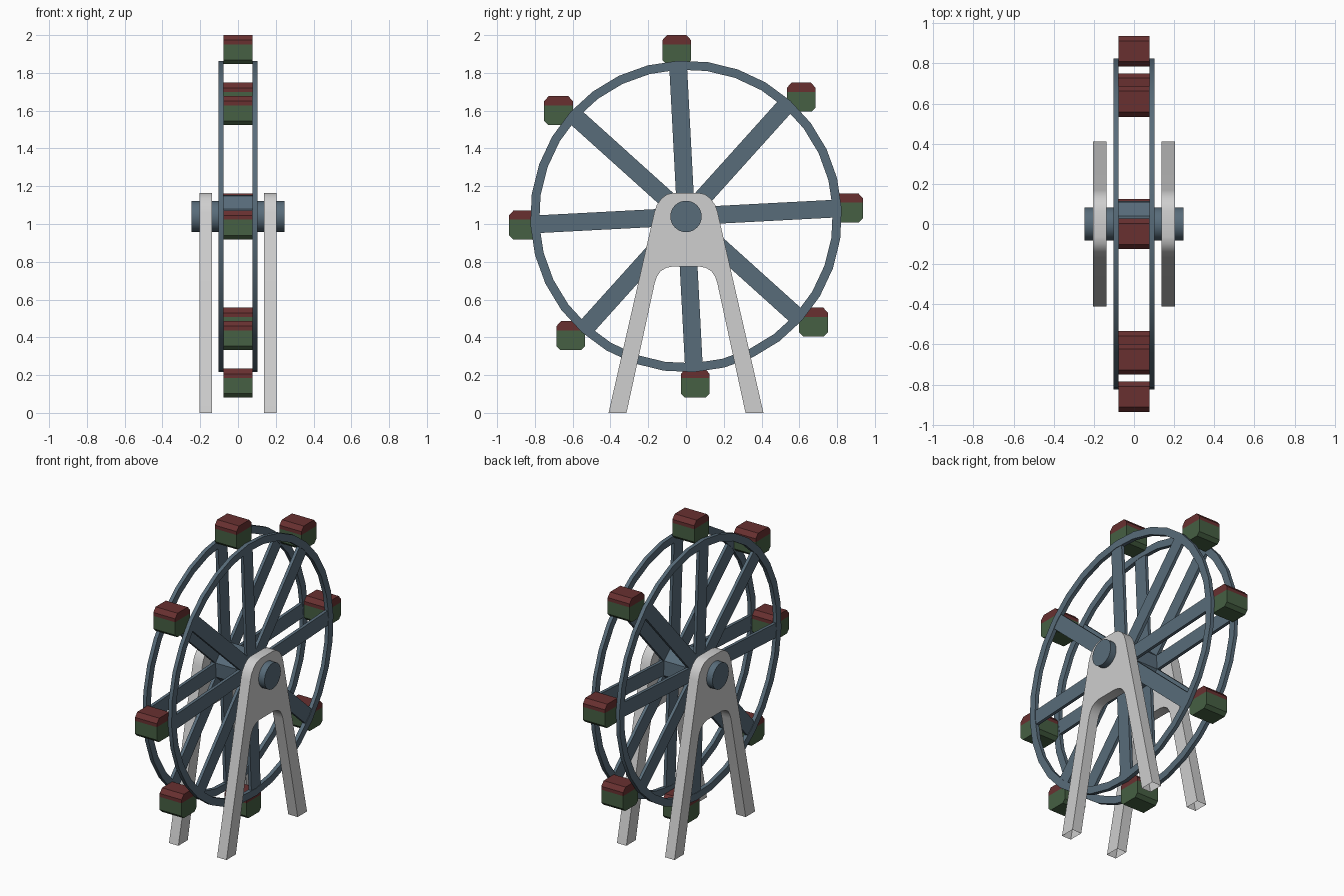
import bpy, bmesh, math

if "Cube" in bpy.data.objects:
    bpy.data.objects.remove(bpy.data.objects["Cube"])

HUB_Z = 1.04      # height of the wheel centre
TILT = 3          # wheel rotation in degrees


def material(name, rgb):
    m = bpy.data.materials.new(name)
    m.diffuse_color = (*rgb, 1)
    m.use_nodes = True
    m.node_tree.nodes["Principled BSDF"].inputs["Base Color"].default_value = m.diffuse_color
    return m


STEEL = material("steel blue", (0.098, 0.150, 0.195))
GREY = material("light grey", (0.62, 0.62, 0.62))
GREEN = material("dark green", (0.061, 0.115, 0.056))
RED = material("dark red", (0.138, 0.030, 0.030))


def finish(name, bm, mat, smooth=False):
    mesh = bpy.data.meshes.new(name)
    bm.to_mesh(mesh)
    bm.free()
    ob = bpy.data.objects.new(name, mesh)
    bpy.context.collection.objects.link(ob)
    mesh.materials.append(mat)
    if smooth:
        bpy.ops.object.select_all(action='DESELECT')
        ob.select_set(True)
        bpy.context.view_layer.objects.active = ob
        bpy.ops.object.shade_smooth_by_angle(angle=math.radians(30))
    return ob


def prism(name, points, x0, x1, mat, smooth=False, open_base=False):
    """Extrude a (y, z) outline along x."""
    bm = bmesh.new()
    a = [bm.verts.new((x0, y, z)) for y, z in points]
    b = [bm.verts.new((x1, y, z)) for y, z in points]
    bm.faces.new(a)
    bm.faces.new(b)
    n = len(points)
    for i in range(n):
        j = (i + 1) % n
        bm.faces.new((a[i], a[j], b[j], b[i]))
    bmesh.ops.recalc_face_normals(bm, faces=bm.faces)
    if open_base:
        base = [f for f in bm.faces if all(v.co.z < 0.001 for v in f.verts)]
        bmesh.ops.delete(bm, geom=base, context='FACES_ONLY')
    return finish(name, bm, mat, smooth)


def circle(r, n, start=0.0):
    return [(r * math.cos(math.radians(start + 360 * i / n)),
             HUB_Z + r * math.sin(math.radians(start + 360 * i / n))) for i in range(n)]


def ring(name, r_in, r_out, x0, x1, n, mat):
    """Flat hoop with a rectangular section."""
    bm = bmesh.new()
    loops = [[bm.verts.new((x, y, z)) for y, z in circle(r, n, TILT)]
             for r, x in ((r_in, x0), (r_out, x0), (r_out, x1), (r_in, x1))]
    for k in range(4):
        p, q = loops[k], loops[(k + 1) % 4]
        for i in range(n):
            j = (i + 1) % n
            bm.faces.new((p[i], p[j], q[j], q[i]))
    bmesh.ops.recalc_face_normals(bm, faces=bm.faces)
    return finish(name, bm, mat, True)


# Axle and octagonal hub
prism("axle", circle(0.083, 32), -0.247, 0.247, STEEL, True)
prism("hub", circle(0.121, 8, TILT + 22.5), -0.1, 0.1, STEEL)

# Two rims with eight spokes each
for side, label in ((-1, "left"), (1, "right")):
    ring(label + "_rim", 0.778, 0.825, side * 0.078, side * 0.103, 32, STEEL)
    for k in range(8):
        t = math.radians(TILT + 45 * k)
        c, s = math.cos(t), math.sin(t)
        outline = [(r * c - w * s, HUB_Z + r * s + w * c)
                   for r, w in ((0.10, -0.047), (0.79, -0.047), (0.79, 0.047), (0.10, 0.047))]
        prism(f"{label}_spoke_{k + 1}", outline, side * 0.08, side * 0.1, STEEL)

# A-shaped supports with open feet
half = [(-0.315, 0), (-0.41, 0), (-0.168, 1.06), (-0.155, 1.10), (-0.13, 1.135),
        (-0.10, 1.157), (-0.065, 1.165)]
arch = [(0.07, 0.775), (0.105, 0.768), (0.135, 0.75), (0.155, 0.72), (0.165, 0.69)]
outline = (half + [(-y, z) for y, z in reversed(half)]
           + [(y, z) for y, z in reversed(arch)] + [(-y, z) for y, z in arch])
for side, label in ((-1, "left"), (1, "right")):
    prism(label + "_support", outline, side * 0.138, side * 0.205, GREY, True, True)

# Hanging cabins: green body with red roof, chamfered outline
body = [(-0.076, 0.028), (-0.076, -0.055), (-0.055, -0.076),
        (0.055, -0.076), (0.076, -0.055), (0.076, 0.028)]
roof = [(-0.076, 0.028), (0.076, 0.028), (0.076, 0.05), (0.052, 0.077),
        (-0.052, 0.077), (-0.076, 0.05)]
spots = [(-0.049, 0.883), (0.61, 0.631), (0.861, 0.045), (0.675, -0.56)]
spots += [(-y, -z) for y, z in spots]
for k, (cy, cz) in enumerate(spots):
    for part, shape, mat in (("body", body, GREEN), ("roof", roof, RED)):
        prism(f"cabin_{part}_{k + 1}", [(cy + y, HUB_Z + cz + z) for y, z in shape],
              -0.078, 0.078, mat)
